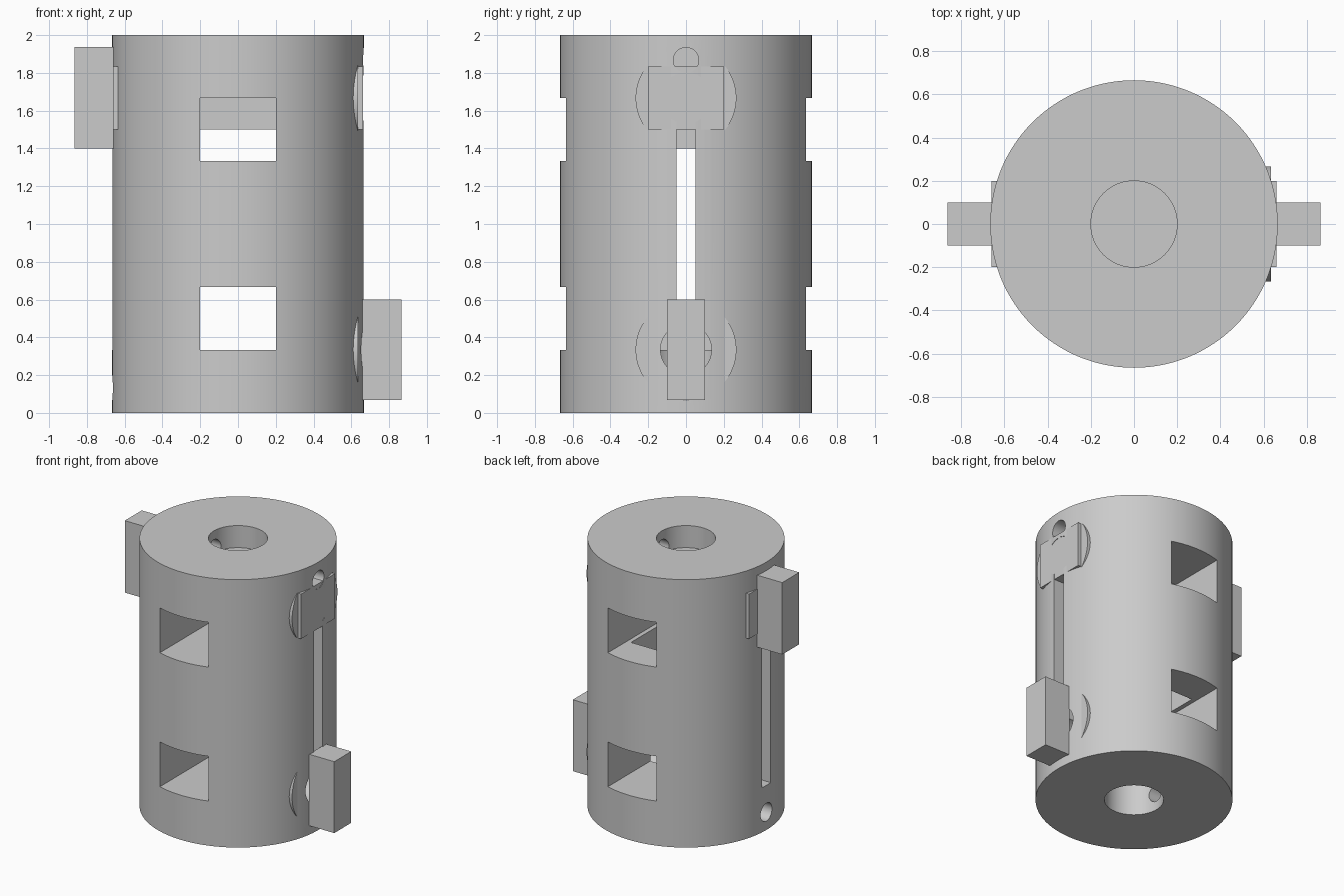
import bpy
import math

if "Cube" in bpy.data.objects:
    bpy.data.objects.remove(bpy.data.objects["Cube"], do_unlink=True)

RADIUS = 0.666
BOSS_HEIGHTS = (0.335, 1.667)

grey = bpy.data.materials.new("plain_grey")
grey.use_nodes = True
GREY = (0.6, 0.6, 0.6, 1)
grey.diffuse_color = GREY
grey.node_tree.nodes["Principled BSDF"].inputs["Base Color"].default_value = GREY


def finish(obj, name):
    obj.name = name
    obj.data.materials.append(grey)
    return obj


def box(name, x, y, z):
    """Box from (low, high) ranges on each axis."""
    ranges = (x, y, z)
    bpy.ops.mesh.primitive_cube_add(size=1, location=[(a + b) / 2 for a, b in ranges])
    obj = bpy.context.object
    obj.scale = [b - a for a, b in ranges]
    bpy.ops.object.transform_apply(location=False, rotation=False, scale=True)
    return finish(obj, name)


def upright_cylinder(name, radius, z, sides=64):
    bpy.ops.mesh.primitive_cylinder_add(vertices=sides, radius=radius, depth=z[1] - z[0],
                                        location=(0, 0, sum(z) / 2))
    return finish(bpy.context.object, name)


def side_cylinder(name, radius, x, height):
    bpy.ops.mesh.primitive_cylinder_add(vertices=64, radius=radius, depth=x[1] - x[0],
                                        location=(sum(x) / 2, 0, height),
                                        rotation=(0, math.pi / 2, 0))
    return finish(bpy.context.object, name)


# Solid parts that get cut
solids = [upright_cylinder("housing", RADIUS, (0, 2), 128)]
for label, height in zip(("lower", "upper"), BOSS_HEIGHTS):
    solids.append(side_cylinder(label + "_boss", 0.267, (0.21, 0.634), height))

# Cutters: bore, windows, inner pocket, side slot, pin holes, shaft holes
cutters = [
    upright_cylinder("bore_cutter", 0.2, (-0.1, 2.1)),
    box("pocket_cutter", (-0.167, 0.167), (-0.1, 0.41), (0.6, 1.4)),
    box("slot_cutter", (-1, 1), (-0.05, 0.05), (0.333, 1.667)),
]
for height in (0.5, 1.5):
    cutters.append(box("window_cutter", (-0.2, 0.2), (-1, 1),
                       (height - 0.167, height + 0.167)))
for height in (0.133, 1.867):
    cutters.append(side_cylinder("pin_hole_cutter", 0.067, (-1, 1), height))
for height in BOSS_HEIGHTS:
    cutters.append(side_cylinder("shaft_hole_cutter", 0.135, (0.1, 1), height))

for solid in solids:
    bpy.context.view_layer.objects.active = solid
    for cutter in cutters:
        mod = solid.modifiers.new("cut", 'BOOLEAN')
        mod.operation = 'DIFFERENCE'
        mod.solver = 'EXACT'
        mod.object = cutter
        bpy.ops.object.modifier_apply(modifier=mod.name)

for cutter in cutters:
    bpy.data.objects.remove(cutter, do_unlink=True)

# Cross bar through the upper half, and the two outer tabs
box("cross_bar", (-0.661, 0.661), (-0.2, 0.2), (1.5, 1.835))
box("lower_left_tab", (0.655, 0.865), (-0.1, 0.1), (0.067, 0.6))
box("upper_right_tab", (-0.865, -0.655), (-0.1, 0.1), (1.4, 1.937))

# Smooth round walls, crisp cut edges
bpy.ops.object.select_all(action='DESELECT')
for solid in solids:
    solid.select_set(True)
bpy.context.view_layer.objects.active = solids[0]
bpy.ops.object.shade_smooth_by_angle(angle=math.radians(30))
